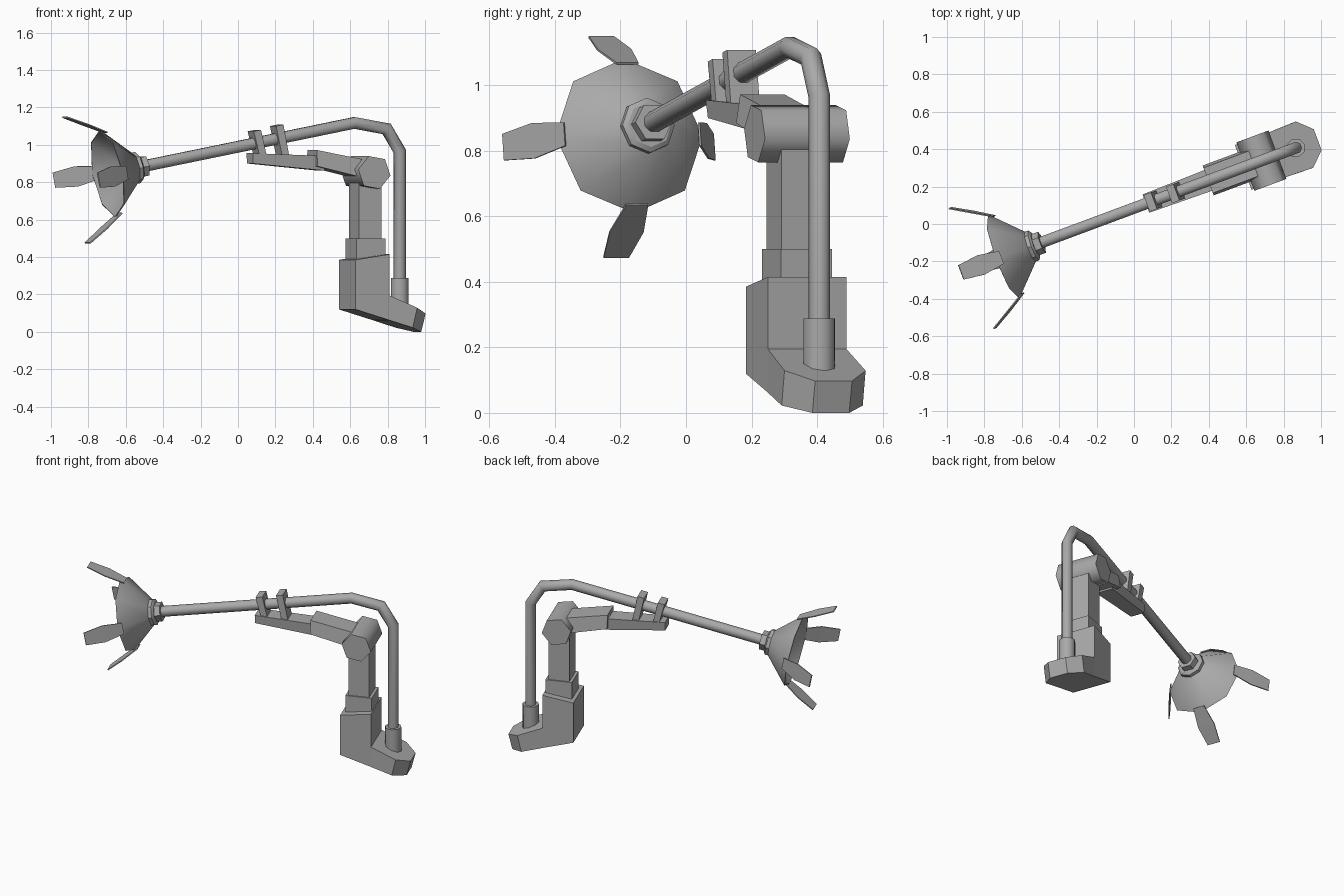
import bpy, bmesh
from math import radians, cos, sin, pi
from mathutils import Vector, Matrix

if "Cube" in bpy.data.objects:
    bpy.data.objects.remove(bpy.data.objects["Cube"], do_unlink=True)

grey = bpy.data.materials.new("plain_grey")
grey.use_nodes = True
grey.diffuse_color = (0.4, 0.4, 0.4, 1)
grey.node_tree.nodes["Principled BSDF"].inputs["Base Color"].default_value = (0.4, 0.4, 0.4, 1)

# Arm frame: local x runs back along the arm, origin under the upright pipe
ARM = Matrix.Translation((0.865, 0.407, 0)) @ Matrix.Rotation(radians(20.4), 4, 'Z')

# Dish frame: local z points out of the dish, continuing the pipe slope
TILT = radians(10.9)
axis = Vector((-cos(TILT), 0, -sin(TILT)))
up = Vector((-sin(TILT), 0, cos(TILT)))
side = up.cross(axis)
DISH = ARM @ Matrix.Translation((-1.46, 0, 0.885)) @ Matrix((side, up, axis)).transposed().to_4x4()


def loft(name, rings, frame=ARM, smooth=None):
    """Skin a closed solid through rings of equal point count."""
    bm = bmesh.new()
    loops = [[bm.verts.new(p) for p in ring] for ring in rings]
    n = len(loops[0])
    for a, b in zip(loops, loops[1:]):
        for i in range(n):
            j = (i + 1) % n
            bm.faces.new((a[i], a[j], b[j], b[i]))
    bm.faces.new(loops[0])
    bm.faces.new(loops[-1])
    bmesh.ops.recalc_face_normals(bm, faces=bm.faces)
    mesh = bpy.data.meshes.new(name)
    bm.to_mesh(mesh)
    bm.free()
    mesh.materials.append(grey)
    obj = bpy.data.objects.new(name, mesh)
    obj.matrix_world = frame
    bpy.context.collection.objects.link(obj)
    if smooth:
        bpy.ops.object.select_all(action='DESELECT')
        obj.select_set(True)
        bpy.context.view_layer.objects.active = obj
        bpy.ops.object.shade_smooth_by_angle(angle=radians(smooth))
    return obj


def slab(name, profile, half, smooth=None):
    """Extrude a side profile (along, height) across the arm."""
    return loft(name, [[(u, v, z) for u, z in profile] for v in (-half, half)], smooth=smooth)


def box(name, u, a, b, z0, z1):
    return slab(name, [(u - a, z0), (u + a, z0), (u + a, z1), (u - a, z1)], b)


def turned(name, profile, frame, sides=8, smooth=50):
    """Revolve (height, radius) pairs about the frame's z axis."""
    rings = [[(r * cos(2 * pi * i / sides), r * sin(2 * pi * i / sides), h)
              for i in range(sides)] for h, r in profile]
    return loft(name, rings, frame, smooth)


# Base: housing and sloping foot with a chamfered toe
slab("base_housing", [(-0.3, 0.12), (-0.3, 0.385), (-0.106, 0.415), (-0.106, 0.062)], 0.128)
half_plan = [(-0.106, 0.128), (0.05, 0.132), (0.125, 0.06)]
plan = half_plan + [(u, -v) for u, v in reversed(half_plan)]
foot_top = [(u, v, 0.15 - 0.42 * u) for u, v in plan]
foot_bottom = []
for u, v in plan:
    ub = u - 0.025 if u > 0 else u
    foot_bottom.append((ub, v, 0.03 - 0.3 * ub))
loft("base_foot", [foot_bottom, foot_top])

# Post
box("post_collar", -0.196, 0.083, 0.083, 0.36, 0.5)
box("post", -0.196, 0.065, 0.075, 0.48, 0.86)

# Elbow joint
hexagon = [(-0.196 + 0.093 * cos(radians(60 * k - 10)), 0.852 + 0.093 * sin(radians(60 * k - 10)))
           for k in range(6)]
slab("elbow_joint", hexagon, 0.138, smooth=65)


def arm_section(u, low, high, wide, narrow):
    return [(u, -wide, low), (u, wide, low), (u, narrow, high), (u, -narrow, high)]


# Upper arm and forearm
loft("upper_arm", [arm_section(-0.5, 0.885, 0.972, 0.085, 0.072),
                   arm_section(-0.2, 0.815, 0.915, 0.085, 0.072)])
loft("forearm", [arm_section(-0.855, 0.9, 0.955, 0.045, 0.052),
                 arm_section(-0.45, 0.862, 0.94, 0.055, 0.06)])

# Pipe clips, leaning with the arm
for name, u, top in (("front_clip", -0.795, 1.08), ("rear_clip", -0.667, 1.108)):
    t = 0.021
    slab(name, [(u - t, 0.94), (u + t, 0.93), (u + t - 0.035, top), (u - t - 0.035, top - 0.008)], 0.047)

# Bent pipe with mitred corners
path = [Vector(p) for p in ((0, 0.16), (0, 0.965), (-0.075, 1.085), (-0.26, 1.117), (-1.465, 0.885))]
rings = []
for i, p in enumerate(path):
    before = (p - path[i - 1]).normalized() if i else (path[1] - p).normalized()
    after = (path[i + 1] - p).normalized() if i < len(path) - 1 else before
    mid = (before + after).normalized()
    normal = Vector((-mid.y, mid.x)) / mid.dot(before)
    ring = []
    for k in range(8):
        a = pi * (k + 0.5) / 4
        q = p + normal * 0.033 * cos(a)
        ring.append((q.x, 0.033 * sin(a), q.y))
    rings.append(ring)
loft("bent_pipe", rings, smooth=50)
turned("pipe_socket", [(0.1, 0.051), (0.288, 0.051)], ARM)

# Dish hub and hollow dish
turned("hub_nut", [(-0.012, 0.06), (0.035, 0.06)], DISH, sides=6, smooth=30)
turned("hub_collar", [(0.025, 0.07), (0.035, 0.085), (0.06, 0.085)], DISH, smooth=30)
turned("dish", [(0.05, 0.08), (0.21, 0.24), (0.212, 0.233), (0.066, 0.075)], DISH)

# Four bent petals round the rim
names = ("left_petal", "upper_petal", "right_petal", "lower_petal")
stations = [(0.18, 0.222, 0.036), (0.285, 0.285, 0.055), (0.39, 0.345, 0.041)]
for k, name in enumerate(names):
    rings = [[(r, -w, s), (r, w, s), (r - 0.005, w, s + 0.004), (r - 0.005, -w, s + 0.004)]
             for s, r, w in stations]
    loft(name, rings, DISH @ Matrix.Rotation(k * pi / 2, 4, 'Z'))
